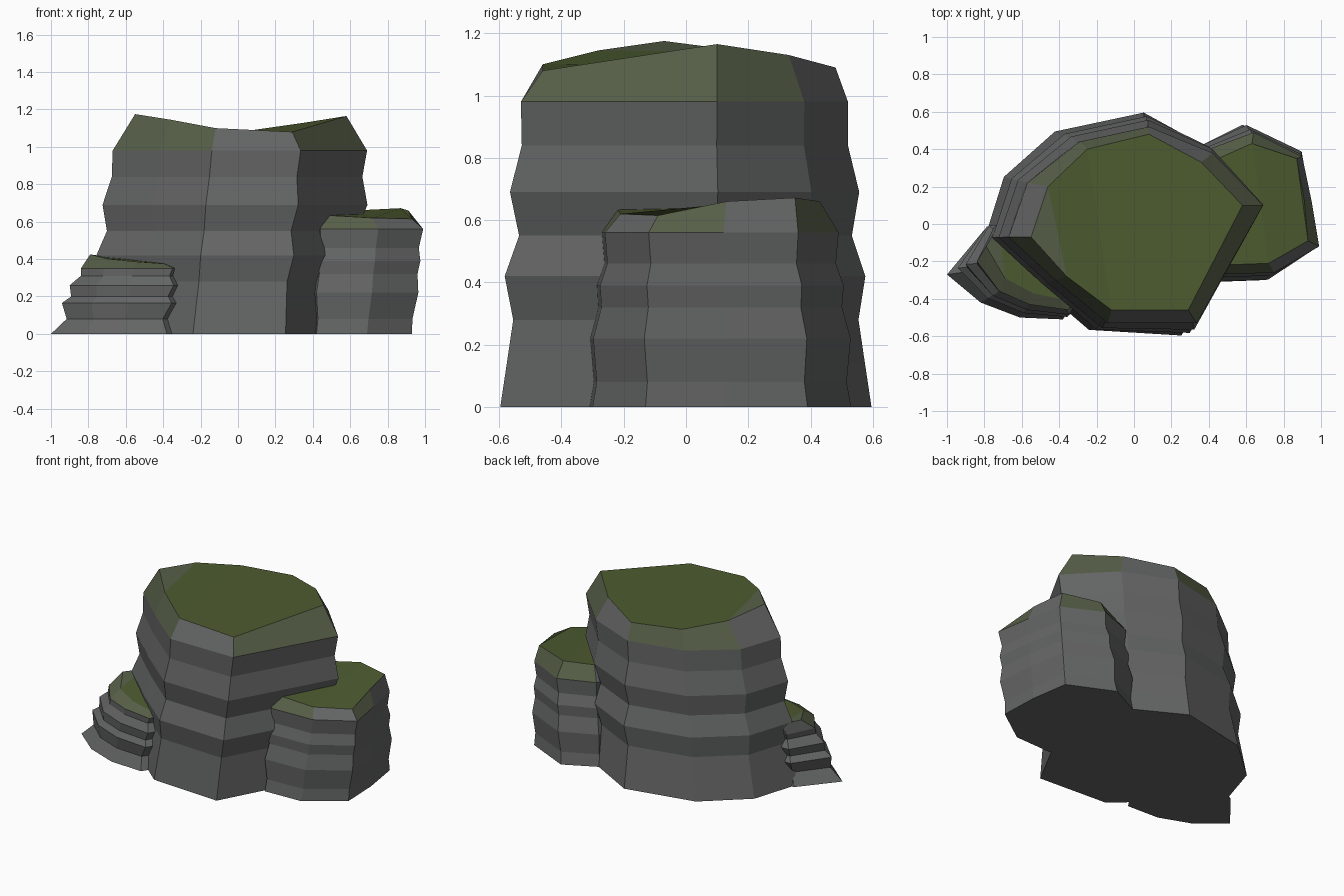
import bpy, bmesh

if "Cube" in bpy.data.objects:
    bpy.data.objects.remove(bpy.data.objects["Cube"])


def material(name, rgb):
    m = bpy.data.materials.new(name)
    m.diffuse_color = (*rgb, 1)
    m.use_nodes = True
    m.node_tree.nodes["Principled BSDF"].inputs["Base Color"].default_value = m.diffuse_color
    return m


STONE = material("stone", (0.125, 0.13, 0.127))
BLEND = material("mossy_stone", (0.095, 0.115, 0.065))
MOSS = material("moss", (0.075, 0.105, 0.03))


def rock(name, base, upper, cap, levels, mossy):
    """Loft flat strata from base outline to upper outline, then bevel in to a cap."""
    n, top = len(base), levels[-1][0]
    bm = bmesh.new()
    rings = []
    for z, bulge in levels:
        t = z / top
        pts = [(b[0] + (u[0] - b[0]) * t, b[1] + (u[1] - b[1]) * t)
               for b, u in zip(base, upper)]
        cx, cy = sum(p[0] for p in pts) / n, sum(p[1] for p in pts) / n
        rings.append([bm.verts.new((cx + (x - cx) * (1 + bulge),
                                    cy + (y - cy) * (1 + bulge), z)) for x, y in pts])
    rings.append([bm.verts.new(p) for p in cap])
    # Side strata, with moss on part of the top band
    for k in range(len(rings) - 1):
        lo, hi = rings[k], rings[k + 1]
        for i in range(n):
            j = (i + 1) % n
            f = bm.faces.new((lo[i], lo[j], hi[j], hi[i]))
            if k == len(rings) - 2 and i in mossy:
                f.material_index = 1
    # Underside and dished cap made of strips
    bm.faces.new(rings[0][::-1])
    r = rings[-1]
    for i in range((n + 1) // 2):
        ids = []
        for q in (i, i + 1, n - i - 1, (n - i) % n):
            if q not in ids:
                ids.append(q)
        if len(ids) > 2:
            f = bm.faces.new([r[q] for q in ids])
            f.material_index = 1 if i == 0 else 2
    bmesh.ops.recalc_face_normals(bm, faces=bm.faces)
    me = bpy.data.meshes.new(name)
    bm.to_mesh(me)
    bm.free()
    for m in (STONE, BLEND, MOSS):
        me.materials.append(m)
    ob = bpy.data.objects.new(name, me)
    bpy.context.collection.objects.link(ob)
    return ob


# Tall central boulder
rock("main_boulder",
     base=[(-.79, -.07), (-.52, -.32), (-.24, -.56), (.25, -.59), (.62, .10),
           (.36, .42), (.05, .59), (-.42, .49), (-.69, .25)],
     upper=[(-.67, -.07), (-.42, -.30), (-.14, -.53), (.335, -.53), (.69, .10),
            (.42, .38), (.08, .52), (-.29, .44), (-.57, .22)],
     cap=[(-.55, -.07, 1.175), (-.36, -.28, 1.145), (-.12, -.46, 1.10),
          (.29, -.46, 1.08), (.58, .10, 1.165), (.36, .33, 1.13),
          (.08, .48, 1.09), (-.25, .40, 1.10), (-.46, .20, 1.14)],
     levels=[(0, .01), (.14, -.01), (.28, -.03), (.42, .03), (.55, -.035),
             (.69, .03), (.84, -.02), (.98, 0)],
     mossy=(0, 1, 3, 4, 6, 7))

# Medium boulder on the right
rock("right_boulder",
     base=[(.28, .08), (.42, -.31), (.69, -.30), (.93, -.13), (.92, .13),
           (.88, .39), (.58, .53), (.36, .42)],
     upper=[(.30, .08), (.44, -.27), (.75, -.26), (.99, -.12), (.95, .12),
            (.90, .36), (.64, .49), (.40, .40)],
     cap=[(.36, .08, .64), (.46, -.22, .635), (.72, -.21, .62), (.93, -.09, .615),
          (.91, .13, .66), (.87, .35, .672), (.63, .43, .66), (.45, .35, .65)],
     levels=[(0, 0), (.08, -.02), (.22, .035), (.32, -.015), (.39, .01),
             (.46, -.04), (.56, 0)],
     mossy=(0, 1, 3, 5, 6))

# Small stepped boulder on the left
rock("left_boulder",
     base=[(-1.0, -.27), (-.82, -.42), (-.61, -.50), (-.38, -.51), (-.27, -.35),
           (-.40, 0), (-.80, -.03)],
     upper=[(-.84, -.20), (-.72, -.36), (-.56, -.43), (-.35, -.46), (-.27, -.30),
            (-.40, 0), (-.75, -.02)],
     cap=[(-.79, -.12, .425), (-.69, -.29, .40), (-.54, -.37, .385),
          (-.40, -.40, .375), (-.31, -.28, .38), (-.40, 0, .40), (-.72, 0, .415)],
     levels=[(0, 0), (.08, -.13), (.165, .05), (.20, -.05), (.26, .06),
             (.31, -.06), (.35, 0)],
     mossy=(0, 1, 2, 3))
